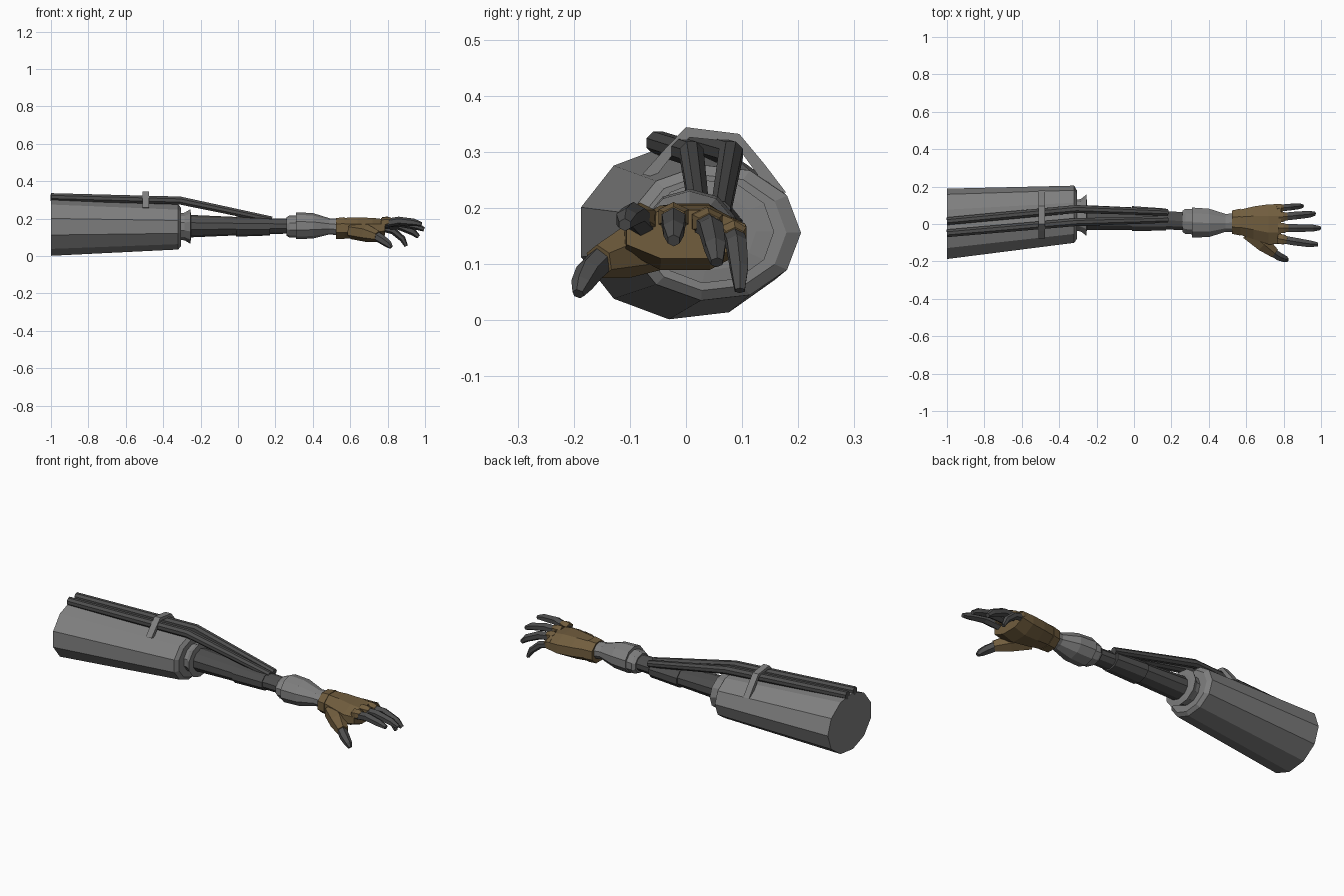
import bpy, bmesh, math
from mathutils import Vector


def material(name, color):
    m = bpy.data.materials.new(name)
    m.diffuse_color = (*color, 1)
    return m


GRAY = material("mid_gray", (0.215, 0.215, 0.215))
DARK = material("dark_gray", (0.075, 0.075, 0.075))
BROWN = material("brown_leather", (0.165, 0.11, 0.048))


def build(name, rings, mat):
    """Skin a list of vertex rings and cap both ends."""
    bm = bmesh.new()
    rows = [[bm.verts.new(p) for p in ring] for ring in rings]
    n = len(rows[0])
    for a, b in zip(rows, rows[1:]):
        for i in range(n):
            j = (i + 1) % n
            bm.faces.new((a[i], a[j], b[j], b[i]))
    bm.faces.new(rows[0][::-1])
    bm.faces.new(rows[-1])
    bmesh.ops.recalc_face_normals(bm, faces=bm.faces)
    mesh = bpy.data.meshes.new(name)
    bm.to_mesh(mesh)
    bm.free()
    mesh.materials.append(mat)
    ob = bpy.data.objects.new(name, mesh)
    bpy.context.collection.objects.link(ob)
    return ob


def loft(name, stations, n, mat, phase=0.0):
    """Stations along x: (x, centre y, centre z, radius y, radius z)."""
    angles = [2 * math.pi * (i + phase) / n for i in range(n)]
    return build(name, [[(x, cy + ry * math.cos(t), cz + rz * math.sin(t)) for t in angles]
                        for x, cy, cz, ry, rz in stations], mat)


def tube(name, path, radii, n, mat, flat=1.0, phase=0.5):
    """Tapered tube following a path, optionally flattened in height."""
    pts = [Vector(p) for p in path]
    rings = []
    for k, p in enumerate(pts):
        d = (pts[min(k + 1, len(pts) - 1)] - pts[max(k - 1, 0)]).normalized()
        side = Vector((0, 0, 1)).cross(d).normalized()
        up = d.cross(side)
        angles = [2 * math.pi * (i + phase) / n for i in range(n)]
        rings.append([p + radii[k] * (side * math.cos(t) + up * flat * math.sin(t)) for t in angles])
    return build(name, rings, mat)


# Upper arm sleeve, eleven sided, with a chamfered end
loft("upper_arm", [(-1, -0.003, 0.157, 0.192, 0.157), (-0.32, 0.049, 0.156, 0.156, 0.122),
                   (-0.305, 0.047, 0.156, 0.132, 0.104)], 11, GRAY)

# Flared elbow collar
loft("elbow_collar", [(-0.31, 0.045, 0.158, 0.085, 0.072), (-0.285, 0.045, 0.158, 0.088, 0.075),
                      (-0.255, 0.045, 0.158, 0.112, 0.093), (-0.252, 0.045, 0.158, 0.08, 0.07)], 11, GRAY)

# Forearm in three stepped segments
loft("forearm_upper", [(-0.3, 0.036, 0.16, 0.07, 0.062), (0, 0.028, 0.16, 0.064, 0.049)], 10, DARK, 0.5)
loft("forearm_middle", [(-0.01, 0.029, 0.158, 0.07, 0.054), (0.17, 0.024, 0.158, 0.062, 0.048)], 10, DARK, 0.5)
loft("forearm_lower", [(0.165, 0.02, 0.16, 0.052, 0.042), (0.275, 0.015, 0.16, 0.05, 0.04)], 10, DARK, 0.5)

# Cables along the top of the arm
for name, ya, yb, yc in (("cable_front", -0.05, 0.01, 0.024), ("cable_back", 0.015, 0.08, 0.062)):
    tube(name, [(-1, ya, 0.316), (-0.31, yb, 0.297), (0.18, yc, 0.194)], [0.022, 0.023, 0.019], 8, DARK)

# Cable clamp: a band swept over the cables
outer = [(-0.078, 0.26), (-0.035, 0.308), (0.0, 0.344), (0.095, 0.332), (0.14, 0.278), (0.178, 0.228)]
inner = [(0.15, 0.228), (0.12, 0.27), (0.085, 0.318), (0.006, 0.326), (-0.02, 0.3), (-0.055, 0.255)]
build("cable_clamp", [[(x, y, z) for y, z in outer + inner] for x in (-0.51, -0.475)], GRAY)

# Wrist ring and cup
loft("wrist_ring", [(0.26, 0.014, 0.158, 0.06, 0.05), (0.275, 0.014, 0.158, 0.071, 0.059),
                    (0.32, 0.012, 0.158, 0.071, 0.059)], 10, GRAY, 0.5)
loft("wrist_cup", [(0.31, 0.008, 0.162, 0.084, 0.072), (0.40, 0.006, 0.162, 0.08, 0.068),
                   (0.49, 0.006, 0.159, 0.05, 0.043), (0.55, 0.008, 0.154, 0.053, 0.045)], 10, GRAY, 0.5)

# Glove cuff and palm
loft("glove_cuff", [(0.525, 0.01, 0.148, 0.068, 0.06), (0.57, 0.01, 0.15, 0.078, 0.063)], 8, BROWN, 0.5)
loft("glove_palm", [(0.565, 0.01, 0.15, 0.072, 0.059), (0.64, 0.006, 0.148, 0.095, 0.063),
                    (0.72, -0.002, 0.147, 0.116, 0.062), (0.785, 0.0, 0.153, 0.115, 0.047)], 8, BROWN, 0.5)

# Thumb with gloved base
tube("thumb_base", [(0.61, -0.045, 0.135), (0.69, -0.105, 0.122), (0.75, -0.155, 0.105)],
     [0.045, 0.047, 0.03], 6, BROWN)
tube("thumb", [(0.735, -0.147, 0.11), (0.775, -0.173, 0.085), (0.805, -0.186, 0.063), (0.82, -0.192, 0.047)],
     [0.026, 0.025, 0.02, 0.011], 6, DARK)

# Fingers: knuckle, middle joint, end joint and tip
fingers = {
    "index": [(0.77, -0.078, 0.172), (0.86, -0.094, 0.188), (0.94, -0.106, 0.18), (0.982, -0.109, 0.17)],
    "middle": [(0.77, -0.022, 0.177), (0.87, -0.022, 0.178), (0.955, -0.022, 0.16), (0.995, -0.022, 0.142)],
    "ring": [(0.77, 0.036, 0.17), (0.86, 0.045, 0.163), (0.935, 0.052, 0.13), (0.965, 0.055, 0.103)],
    "little": [(0.76, 0.083, 0.155), (0.83, 0.09, 0.135), (0.88, 0.095, 0.092), (0.9, 0.096, 0.053)],
}
for name, path in fingers.items():
    s = 0.85 if name == "little" else 1.0
    tube(name + "_finger", path, [0.025 * s, 0.024 * s, 0.021 * s, 0.012 * s], 6, DARK, 0.95)
    # Leather knuckle guard over the finger root
    a, b = Vector(path[0]), Vector(path[1])
    lift = Vector((0, 0, 0.007))
    tube(name + "_knuckle", [a + lift, a.lerp(b, 0.3) + lift, a.lerp(b, 0.55) + lift],
         [0.03 * s, 0.031 * s, 0.021 * s], 6, BROWN, 0.85)
